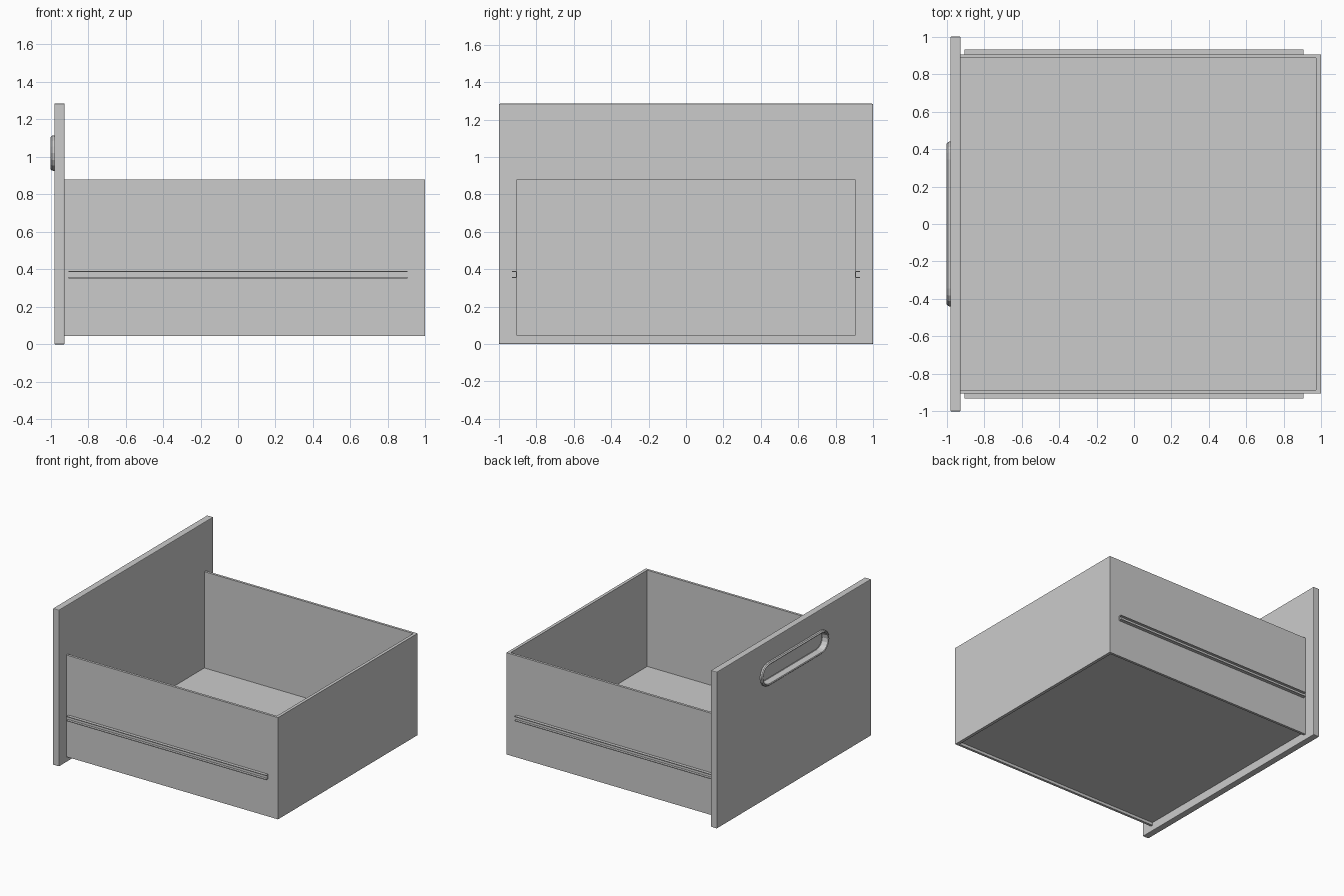
import bpy, bmesh, math

if "Cube" in bpy.data.objects:
    bpy.data.objects.remove(bpy.data.objects["Cube"])

grey = bpy.data.materials.new("light_grey")
grey.use_nodes = True
colour = (0.6, 0.6, 0.6, 1)
grey.diffuse_color = colour
grey.node_tree.nodes["Principled BSDF"].inputs["Base Color"].default_value = colour


def finish(name, bm):
    bmesh.ops.recalc_face_normals(bm, faces=bm.faces)
    mesh = bpy.data.meshes.new(name)
    bm.to_mesh(mesh)
    bm.free()
    mesh.materials.append(grey)
    obj = bpy.data.objects.new(name, mesh)
    bpy.context.collection.objects.link(obj)
    return obj


def box(name, x, y, z, bevel=0):
    """Box between (min, max) pairs on each axis."""
    bm = bmesh.new()
    bmesh.ops.create_cube(bm, size=1)
    for v in bm.verts:
        v.co = [(a + b) / 2 + c * (b - a) for c, (a, b) in zip(v.co, (x, y, z))]
    obj = finish(name, bm)
    if bevel:
        mod = obj.modifiers.new("soft_edges", "BEVEL")
        mod.width = bevel
        mod.segments = 2
    return obj


def slot_ring(bm, x, inset, half_length=0.44, radius=0.095, z=1.02, steps=8):
    """Loop of vertices round a slot with rounded ends, in the plane of the panel."""
    verts = []
    for side in (1, -1):
        for i in range(steps + 1):
            a = side * math.pi / 2 - math.pi / 2 + math.pi * i / steps - math.pi / 2
            a += math.pi / 2 if side == 1 else math.pi * 1.5
            a = a - math.pi / 2 if side == 1 else math.pi / 2 + math.pi * i / steps
            if side == 1:
                a = -math.pi / 2 + math.pi * i / steps
            r = radius - inset
            verts.append(bm.verts.new((x, side * (half_length - radius) + r * math.cos(a),
                                       z + r * math.sin(a))))
    return verts


def slot(name, sections, cap_start):
    """Skin between slot loops given as (x, inset); the last loop is filled."""
    bm = bmesh.new()
    loops = [slot_ring(bm, x, inset) for x, inset in sections]
    n = len(loops[0])
    for a, b in zip(loops, loops[1:]):
        for i in range(n):
            j = (i + 1) % n
            bm.faces.new((a[i], a[j], b[j], b[i]))
    bm.faces.new(loops[-1])
    if cap_start:
        bm.faces.new(loops[0])
    return finish(name, bm)


# Front panel with a slot cut for the recessed handle
panel = box("front_panel", (-0.98, -0.925), (-1, 1), (0, 1.285), 0.005)
cutter = slot("slot_cutter", [(-1.1, 0.015), (-0.94, 0.015)], True)
cutter.hide_render = True
cutter.hide_viewport = True
cut = panel.modifiers.new("handle_slot", "BOOLEAN")
cut.object = cutter
cut.solver = "EXACT"

# Handle: raised rim running into a shallow cup
slot("handle_cup", [(-0.98, 0), (-0.992, 0.002), (-1, 0.01), (-0.996, 0.018),
                    (-0.945, 0.022), (-0.942, 0.026)], False)

# Drawer box
box("back_wall", (0.972, 0.997), (-0.885, 0.885), (0.045, 0.88))
box("drawer_floor", (-0.925, 0.972), (-0.885, 0.885), (0.068, 0.09))

for side, s in (("left", 1), ("right", -1)):
    def span(a, b):
        return tuple(sorted((s * a, s * b)))
    box(side + "_wall", (-0.925, 0.997), span(0.885, 0.905), (0.045, 0.88))
    # Runner: thin channel open to the outside
    box(side + "_runner_web", (-0.905, 0.905), span(0.905, 0.91), (0.352, 0.392))
    for label, z in (("lower", 0.352), ("upper", 0.386)):
        box(f"{side}_runner_{label}_lip", (-0.905, 0.905), span(0.905, 0.93), (z, z + 0.006))
